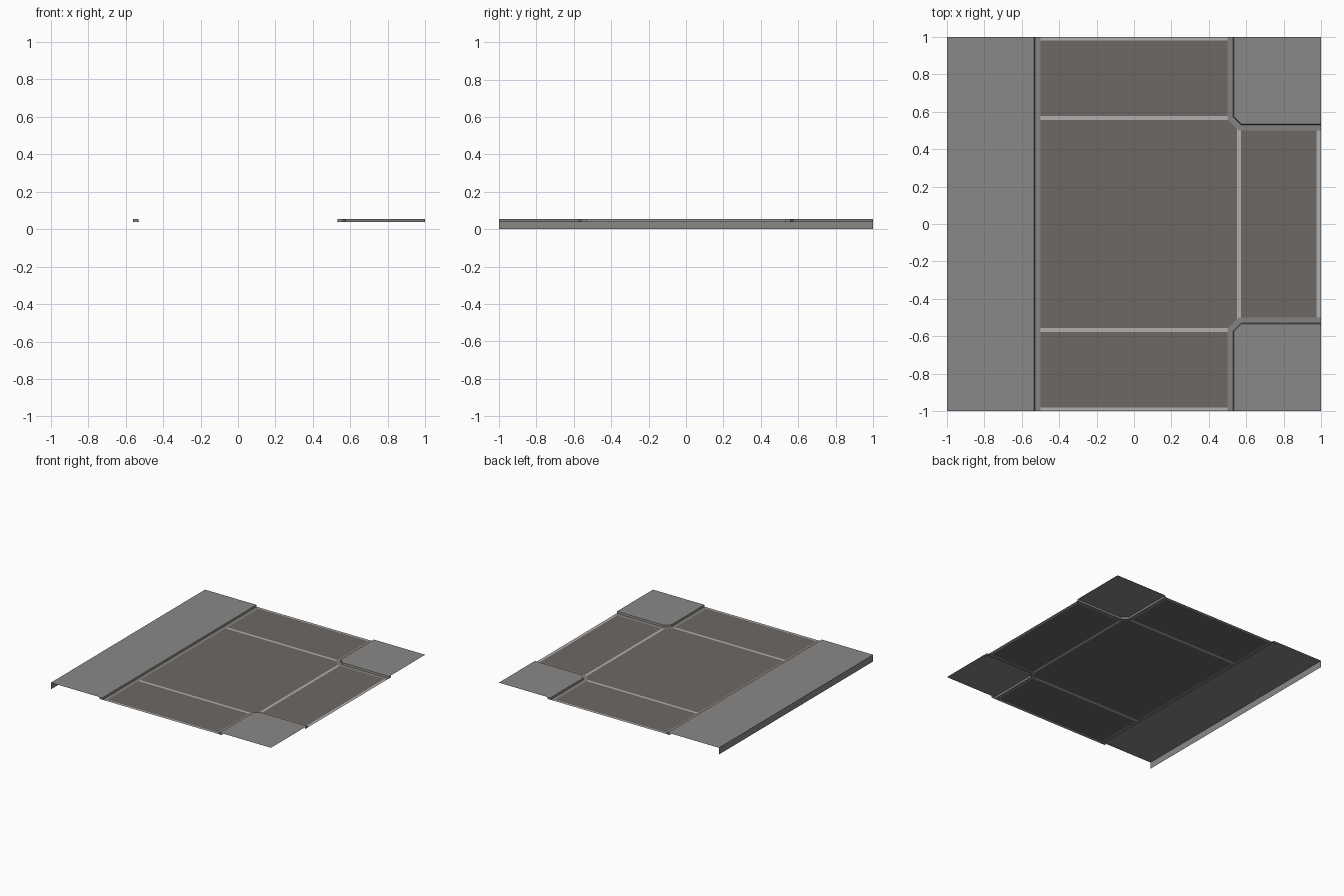
import bpy, bmesh
from mathutils import Vector

if "Cube" in bpy.data.objects:
    bpy.data.objects.remove(bpy.data.objects["Cube"])

ROAD_Z, TOP_Z = 0.04, 0.055


def material(name, rgb):
    m = bpy.data.materials.new(name)
    m.diffuse_color = (*rgb, 1)
    m.use_nodes = True
    m.node_tree.nodes["Principled BSDF"].inputs["Base Color"].default_value = m.diffuse_color
    return m


concrete = material("pavement grey", (0.255, 0.25, 0.24))
gutter_grey = material("gutter grey", (0.235, 0.23, 0.225))
asphalt = material("asphalt", (0.155, 0.14, 0.133))
paint = material("road paint", (0.46, 0.43, 0.42))


def sheet(name, polys, mats, aim=(0, 0, 10), cuts=(), rule=None):
    """Open surface from polygons, with every face turned towards the aim point."""
    bm = bmesh.new()
    for p in polys:
        bm.faces.new([bm.verts.new(v) for v in p])
    bmesh.ops.remove_doubles(bm, verts=bm.verts, dist=1e-5)
    for axis, value in cuts:
        co, no = [0, 0, 0], [0, 0, 0]
        co[axis], no[axis] = value, 1
        bmesh.ops.bisect_plane(bm, geom=bm.verts[:] + bm.edges[:] + bm.faces[:],
                               plane_co=co, plane_no=no)
    bm.normal_update()
    for f in bm.faces:
        c = f.calc_center_median()
        if f.normal.dot(Vector(aim) - c) < 0:
            f.normal_flip()
        if rule:
            f.material_index = rule(c)
    me = bpy.data.meshes.new(name)
    bm.to_mesh(me)
    bm.free()
    for m in mats:
        me.materials.append(m)
    ob = bpy.data.objects.new(name, me)
    bpy.context.collection.objects.link(ob)


def flat(points, z):
    return [(x, y, z) for x, y in points]


def corner_path(d, s):
    """Kerb line round a street corner, set back by d; s picks front or back."""
    k = 0.56 + d * 0.4142
    return [(0.5 + d, s), (0.5 + d, s * k), (k, s * (0.5 + d)), (1, s * (0.5 + d))]


def left_path(d, s):
    return [(-0.5 - d, -1), (-0.5 - d, 1)]


def strip(path, s, profile):
    """Sweep a (setback, height) profile along a kerb path."""
    rows = [flat(path(d, s), z) for d, z in profile]
    return [(a[i], a[i + 1], b[i + 1], b[i])
            for a, b in zip(rows, rows[1:]) for i in range(len(a) - 1)]


# road bed with painted lines cut into it
def painted(c):
    x, y = c.x, abs(c.y)
    across = x < 0.503 and (0.555 < y < 0.577 or y > 0.98)
    side = 0.55 < x < 0.572 or x > 0.976
    return 1 if across or side else 0


outline = [(-0.5, -1)] + corner_path(0, -1) + corner_path(0, 1)[::-1] + [(-0.5, 1)]
cuts = [(1, s * v) for s in (-1, 1) for v in (0.555, 0.577, 0.98)]
cuts += [(0, v) for v in (0.55, 0.572, 0.976)]
sheet("road", [flat(outline, ROAD_Z)], [asphalt, paint], cuts=cuts, rule=painted)

# gutters and kerbs along the left side and round both corners
GUTTER = [(0, ROAD_Z), (0.03, ROAD_Z)]
KERB = [(0.03, ROAD_Z), (0.033, TOP_Z), (0.06, TOP_Z)]
for label, path, s in (("left", left_path, 1), ("front_corner", corner_path, -1),
                       ("back_corner", corner_path, 1)):
    sheet(label + "_gutter", strip(path, s, GUTTER), [gutter_grey])
    sheet(label + "_kerb", strip(path, s, KERB), [concrete])
    # closed kerb ends
    section = KERB + [(0.06, ROAD_Z)]
    for end in (0, -1):
        pts = [(*path(d, s)[end], z) for d, z in section]
        x, y, _ = pts[0]
        aim = (0, 10 * y, 0) if abs(y) > 0.99 else (10, 0, 0)
        sheet(label + "_kerb_end", [pts], [concrete], aim)

# pavement slabs on the left, split at the joint
for y0, y1 in ((-1, 0.11), (0.11, 1)):
    sheet("left_pavement", [flat([(-1, y0), (-0.56, y0), (-0.56, y1), (-1, y1)], TOP_Z)],
          [concrete])

# corner pavement slabs, split at the joint
for s in (-1, 1):
    edge = corner_path(0.06, s)
    j = s * 0.78
    sheet("corner_pavement", [flat([(0.56, j)] + edge[1:] + [(1, j)], TOP_Z)], [concrete])
    sheet("corner_pavement_end", [flat([(0.56, j), (1, j), (1, s), (0.56, s)], TOP_Z)],
          [concrete])

# outer wall under the left pavement
for y0, y1 in ((-1, 0.33), (0.33, 1)):
    sheet("outer_wall", [[(-1, y0, 0), (-1, y1, 0), (-1, y1, TOP_Z), (-1, y0, TOP_Z)]],
          [concrete], aim=(-10, 0, 0))
